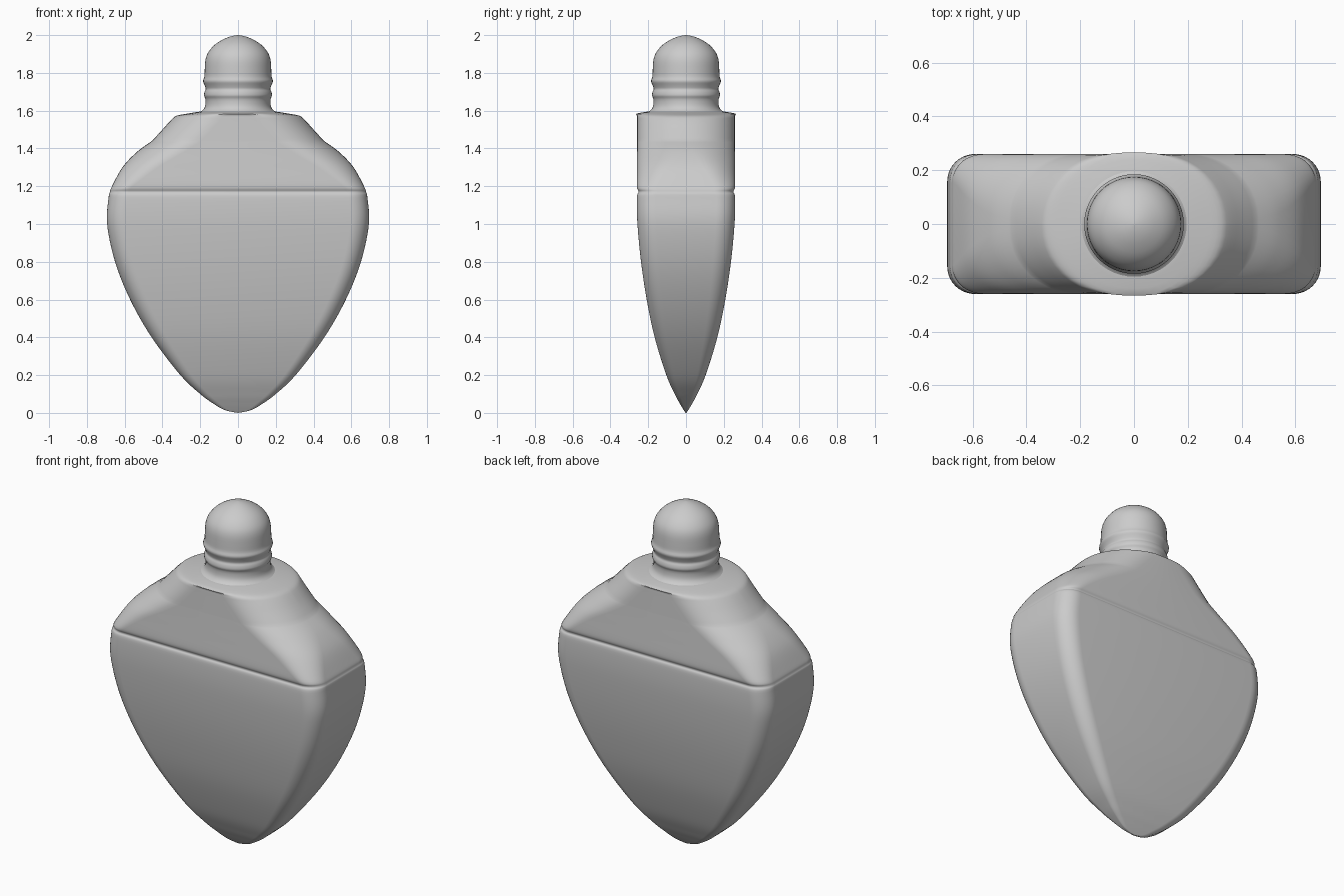
import bpy, bmesh, math

# Smooth interpolation through profile rows
def refine(rows, steps):
    out = []
    for i in range(len(rows) - 1):
        p0, p1, p2 = rows[max(i - 1, 0)], rows[i], rows[i + 1]
        p3 = rows[min(i + 2, len(rows) - 1)]
        for s in range(steps):
            t = s / steps
            out.append([max(0.0005, 0.5 * (2 * b + (c - a) * t + (2 * a - 5 * b + 4 * c - d) * t * t
                       + (3 * b - a - 3 * c + d) * t ** 3)) for a, b, c, d in zip(p0, p1, p2, p3)])
    return out + [list(rows[-1])]

# Rounded rectangle: half width, half depth, corner radii
def section(w, d, rx, ry, n=10):
    pts = []
    for q, (sx, sy) in enumerate([(1, 1), (-1, 1), (-1, -1), (1, -1)]):
        for k in range(n + 1):
            a = math.pi / 2 * (q + k / n)
            pts.append((sx * (w - rx) + rx * math.cos(a), sy * (d - ry) + ry * math.sin(a)))
    return pts

# Skin a stack of rings and close both ends
def loft(name, rings):
    bm = bmesh.new()
    loops = [[bm.verts.new((x, y, z)) for x, y in pts] for z, pts in rings]
    for a, b in zip(loops, loops[1:]):
        for i in range(len(a)):
            j = (i + 1) % len(a)
            bm.faces.new((a[i], a[j], b[j], b[i]))
    bm.faces.new(loops[0][::-1])
    bm.faces.new(loops[-1])
    bmesh.ops.remove_doubles(bm, verts=bm.verts, dist=1e-5)
    bmesh.ops.recalc_face_normals(bm, faces=bm.faces)
    me = bpy.data.meshes.new(name)
    bm.to_mesh(me)
    bm.free()
    ob = bpy.data.objects.new(name, me)
    bpy.context.collection.objects.link(ob)
    bpy.ops.object.select_all(action='DESELECT')
    ob.select_set(True)
    bpy.context.view_layer.objects.active = ob
    bpy.ops.object.shade_smooth_by_angle(angle=math.radians(40))
    return ob

# Flattened teardrop body: z, half width, half depth, corner radii
lower = [(0, 0.002, 0.002, 0.001, 0.001), (0.015, 0.07, 0.012, 0.02, 0.006),
         (0.05, 0.132, 0.033, 0.035, 0.016), (0.1, 0.2, 0.06, 0.045, 0.028),
         (0.2, 0.305, 0.104, 0.06, 0.045), (0.4, 0.457, 0.166, 0.08, 0.07),
         (0.6, 0.571, 0.208, 0.09, 0.085), (0.8, 0.651, 0.238, 0.095, 0.095),
         (1.0, 0.693, 0.257, 0.1, 0.1), (1.14, 0.685, 0.26, 0.1, 0.1),
         (1.17, 0.678, 0.251, 0.1, 0.1), (1.2, 0.667, 0.26, 0.11, 0.11),
         (1.3, 0.612, 0.26, 0.19, 0.17), (1.38, 0.537, 0.26, 0.25, 0.22),
         (1.44, 0.455, 0.26, 0.26, 0.24)]
# Stepped shoulder
upper = [(1.44, 0.455, 0.26, 0.26, 0.24), (1.50, 0.4, 0.26, 0.26, 0.25),
         (1.55, 0.355, 0.26, 0.26, 0.255), (1.573, 0.325, 0.26, 0.25, 0.255),
         (1.585, 0.265, 0.26, 0.24, 0.255), (1.597, 0.19, 0.19, 0.19, 0.19)]
rows = refine(lower, 6)[:-1] + refine(upper, 3)
loft("body", [(r[0], section(*r[1:])) for r in rows])

# Round neck with two ribs and a domed top: z, radius
neck = [(1.585, 0.215), (1.602, 0.188), (1.625, 0.174), (1.66, 0.172), (1.68, 0.18),
        (1.70, 0.177), (1.715, 0.171), (1.735, 0.177), (1.757, 0.185), (1.78, 0.178),
        (1.82, 0.176), (1.87, 0.172), (1.91, 0.157), (1.95, 0.122), (1.98, 0.073),
        (1.995, 0.032), (2.0, 0.002)]
loft("neck", [(z, [(r * math.cos(k * math.pi / 24), r * math.sin(k * math.pi / 24))
                   for k in range(48)]) for z, r in refine(neck, 3)])
